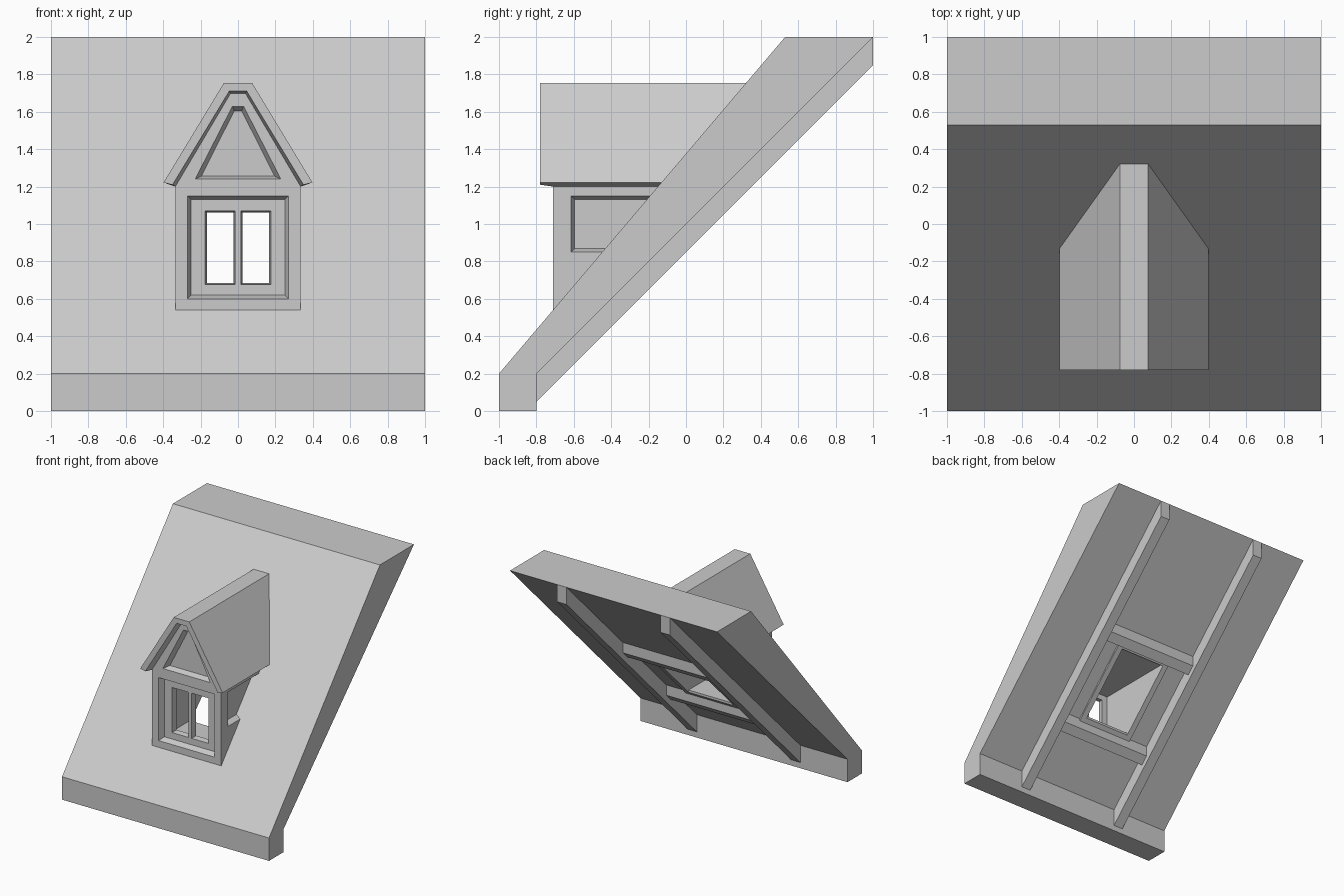
import bpy, bmesh

if "Cube" in bpy.data.objects:
    bpy.data.objects.remove(bpy.data.objects["Cube"])


def loft(name, rings, cutter=False):
    """Closed solid through a list of equal-length point rings."""
    bm = bmesh.new()
    vs = [[bm.verts.new(p) for p in r] for r in rings]
    n = len(rings[0])
    for a, b in zip(vs, vs[1:]):
        for i in range(n):
            j = (i + 1) % n
            bm.faces.new((a[i], a[j], b[j], b[i]))
    bm.faces.new(vs[0])
    bm.faces.new(vs[-1])
    bmesh.ops.recalc_face_normals(bm, faces=bm.faces)
    me = bpy.data.meshes.new(name)
    bm.to_mesh(me)
    bm.free()
    ob = bpy.data.objects.new(name, me)
    bpy.context.collection.objects.link(ob)
    if cutter:
        ob.hide_render = True
        ob.hide_viewport = True
        ob.display_type = 'WIRE'
    return ob


def cut(ob, cutter):
    m = ob.modifiers.new("cut", 'BOOLEAN')
    m.operation = 'DIFFERENCE'
    m.solver = 'EXACT'
    m.object = cutter


def at_x(pts, x):
    return [(x, y, z) for y, z in pts]


def at_y(pts, y):
    return [(x, y, z) for x, z in pts]


def to_slope(pts, inset):
    """Ring ending inside the sloping slab, following its pitch."""
    return [(x, -1 + (z - 0.2) * 0.85 + inset, z) for x, z in pts]


def rect(a0, a1, b0, b1):
    return [(a0, b0), (a1, b0), (a1, b1), (a0, b1)]


def mirrored(half):
    """Symmetric profile from its right half."""
    return half + [(-x, z) for x, z in reversed(half)]


def slope_bar(name, x0, x1, y0, y1, depth):
    """Bar hanging below the underside line z = y + 1."""
    p = [(y0, y0 + 1), (y1, y1 + 1), (y1, y1 + 1 - depth), (y0, y0 + 1 - depth)]
    return loft(name, [at_x(p, x0), at_x(p, x1)])


# main roof slab
slab_profile = [(-1, 0), (-1, 0.2), (0.53, 2), (1, 2), (-0.8, 0.2), (-0.8, 0)]
slab = loft("roof_slab", [at_x(slab_profile, -1), at_x(slab_profile, 1)])

# dormer body with gable
body_profile = mirrored([(0.335, 0.5), (0.335, 1.21), (0.05, 1.71)])
body = loft("dormer_body", [at_y(body_profile, -0.71), to_slope(body_profile, 0.1)])

# dormer roof shell, underside tapered at the front overhang
outer = [(0.398, 1.222), (0.075, 1.755), (-0.075, 1.755), (-0.398, 1.222)]
lip = [(-0.35, 1.21), (-0.047, 1.71), (0.047, 1.71), (0.35, 1.21)]
inner = [(-0.335, 1.2), (-0.04, 1.698), (0.04, 1.698), (0.335, 1.2)]
loft("dormer_roof", [at_y(outer + lip, -0.78), at_y(outer + inner, -0.71),
                     to_slope(outer + inner, 0.05)])

# interior passage through slab and body
hole = rect(-0.22, 0.22, 0.65, 1.11)
passage = loft("passage_cutter", [at_y(hole, -0.61), at_y(hole, 0.8)], True)
cut(slab, passage)
cut(body, passage)

# front window recess
cut(body, loft("window_recess_cutter", [at_y(rect(-0.274, 0.274, 0.596, 1.154), -0.72),
                                        at_y(rect(-0.25, 0.25, 0.62, 1.13), -0.66)], True))

# gable recess
cut(body, loft("gable_recess_cutter",
               [at_y(mirrored([(0.236, 1.237), (0.032, 1.634)]), -0.72),
                at_y(mirrored([(0.195, 1.257), (0.02, 1.605)]), -0.66)], True))

# panes and side recesses
for s, tag in ((1, "right"), (-1, "left")):
    cut(body, loft(tag + "_pane_cutter",
                   [at_y(rect(s * 0.013, s * 0.177, 0.675, 1.072), -0.67),
                    at_y(rect(s * 0.025, s * 0.165, 0.685, 1.06), -0.60)], True))
    cut(body, loft(tag + "_side_recess_cutter",
                   [at_x(rect(-0.619, -0.1, 0.846, 1.154), s * 0.345),
                    at_x(rect(-0.595, -0.1, 0.87, 1.13), s * 0.285)], True))
    # rafters and side trim around the opening
    slope_bar(tag + "_rafter", s * 0.455, s * 0.545, -0.8, 1, 0.15)
    slope_bar(tag + "_opening_trim", s * 0.22, s * 0.27, -0.39, 0.15, 0.02)

# cross battens and end trim between the rafters
for tag, b0, b1, t0, t1 in (("lower", -0.44, -0.38, -0.39, -0.35),
                            ("upper", 0.16, 0.22, 0.11, 0.15)):
    slope_bar(tag + "_batten", -0.455, 0.455, b0, b1, 0.09)
    slope_bar(tag + "_opening_trim", -0.22, 0.22, t0, t1, 0.02)
